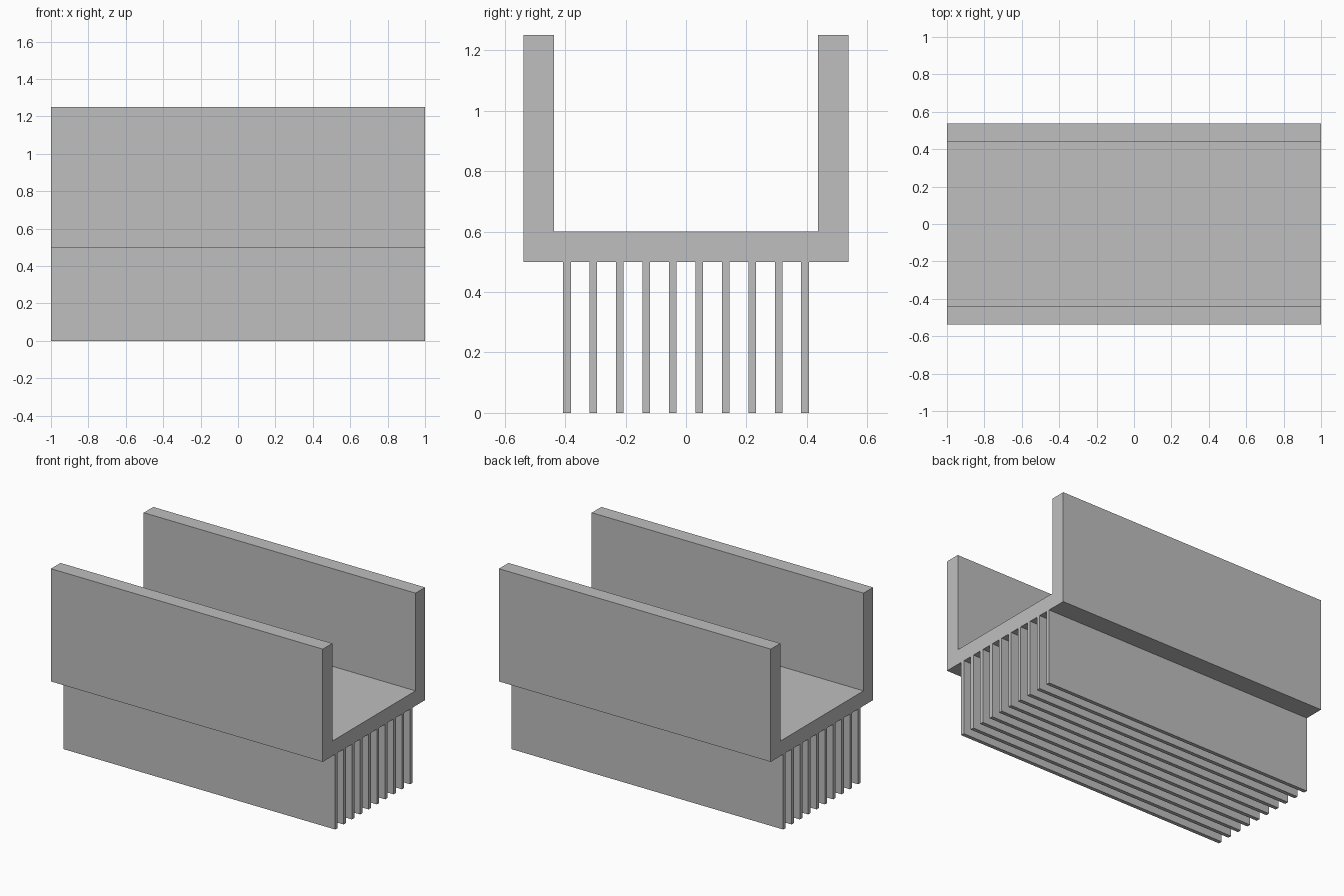
import bpy
import bmesh
from mathutils import Vector

if "Cube" in bpy.data.objects:
    bpy.data.objects.remove(bpy.data.objects["Cube"], do_unlink=True)

LENGTH = 2.0
OUTER, INNER = 0.5375, 0.4375        # half widths of the channel
BASE, FLOOR, TOP = 0.5, 0.6, 1.25    # channel heights
FIN_COUNT, FIN_PITCH, FIN_WIDTH = 10, 0.0875, 0.025

grey = bpy.data.materials.new("plain grey metal")
grey.use_nodes = True
colour = (0.52, 0.52, 0.52, 1)
grey.diffuse_color = colour
grey.node_tree.nodes["Principled BSDF"].inputs["Base Color"].default_value = colour


def extrude_profile(name, profile):
    """Extrude a closed (y, z) outline along the full length in x."""
    bm = bmesh.new()
    face = bm.faces.new([bm.verts.new((-LENGTH / 2, y, z)) for y, z in profile])
    result = bmesh.ops.extrude_face_region(bm, geom=[face])
    moved = [v for v in result["geom"] if isinstance(v, bmesh.types.BMVert)]
    bmesh.ops.translate(bm, verts=moved, vec=Vector((LENGTH, 0, 0)))
    # Close the start cap if the extrusion consumed it
    edges = [e for e in bm.edges if e.is_boundary]
    if edges:
        bmesh.ops.holes_fill(bm, edges=edges)
    bmesh.ops.recalc_face_normals(bm, faces=bm.faces)
    mesh = bpy.data.meshes.new(name)
    bm.to_mesh(mesh)
    bm.free()
    mesh.materials.append(grey)
    obj = bpy.data.objects.new(name, mesh)
    bpy.context.collection.objects.link(obj)
    return obj


# U-shaped channel: floor plate with two upright side walls
half = [(OUTER, BASE), (OUTER, TOP), (INNER, TOP), (INNER, FLOOR)]
extrude_profile("channel", half + [(-y, z) for y, z in reversed(half)])

# Row of thin cooling fins hanging below the floor plate
start = -FIN_PITCH * (FIN_COUNT - 1) / 2
a, b = start - FIN_WIDTH / 2, start + FIN_WIDTH / 2
fins = extrude_profile("cooling_fins", [(a, 0), (b, 0), (b, BASE), (a, BASE)])
array = fins.modifiers.new("fin row", 'ARRAY')
array.count = FIN_COUNT
array.use_relative_offset = False
array.use_constant_offset = True
array.constant_offset_displace = (0, FIN_PITCH, 0)
